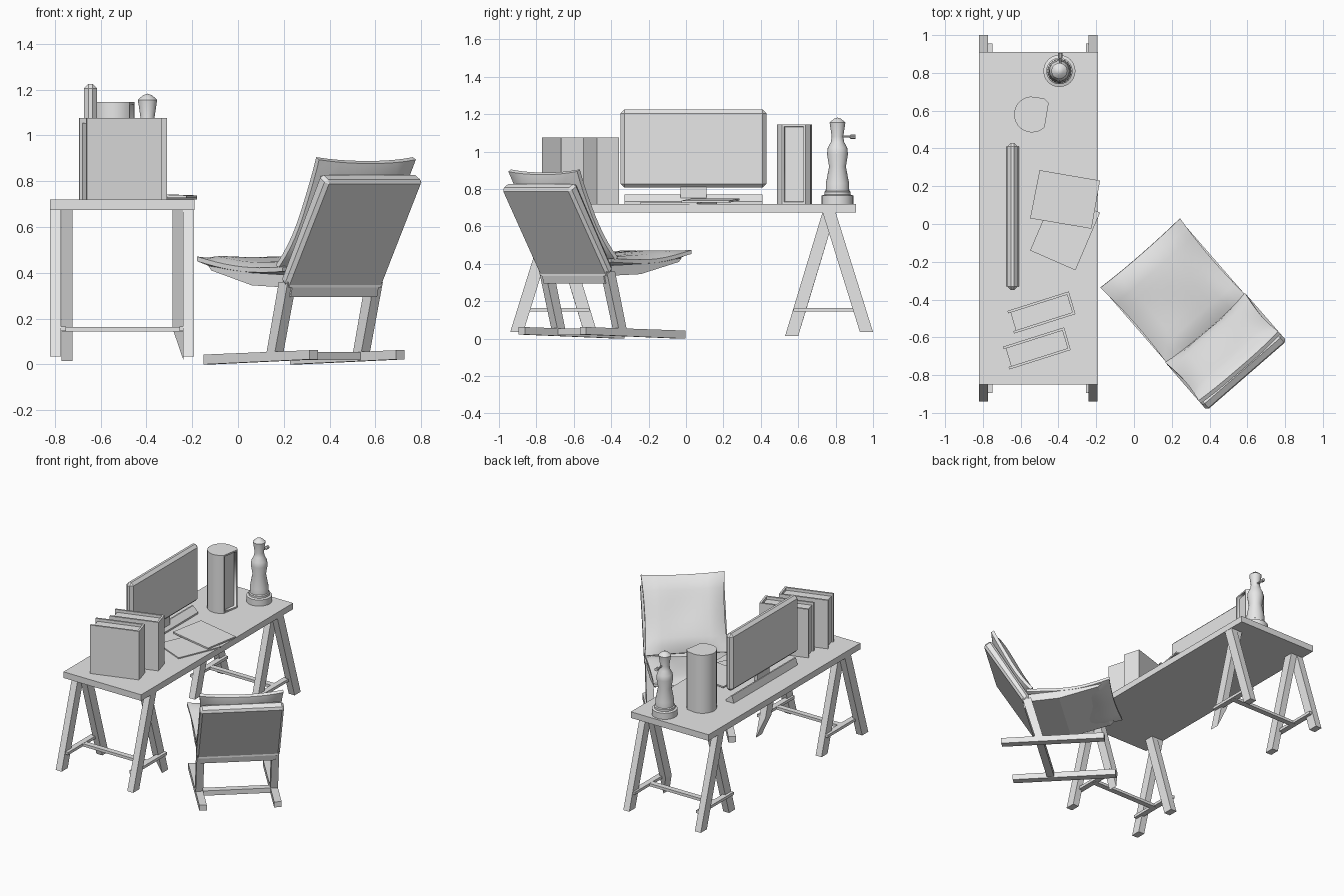
import bpy, bmesh, math
from mathutils import Vector, Matrix

old = bpy.data.objects.get("Cube")
if old:
    bpy.data.objects.remove(old, do_unlink=True)

grey = bpy.data.materials.new("plain_grey")
grey.use_nodes = True
colour = (0.8, 0.8, 0.8, 1)
grey.diffuse_color = colour
grey.node_tree.nodes["Principled BSDF"].inputs["Base Color"].default_value = colour


def finish(name, bm, smooth=None):
    bmesh.ops.recalc_face_normals(bm, faces=bm.faces[:])
    me = bpy.data.meshes.new(name)
    bm.to_mesh(me)
    bm.free()
    me.materials.append(grey)
    ob = bpy.data.objects.new(name, me)
    bpy.context.collection.objects.link(ob)
    if smooth:
        bpy.ops.object.select_all(action='DESELECT')
        ob.select_set(True)
        bpy.context.view_layer.objects.active = ob
        bpy.ops.object.shade_smooth_by_angle(angle=math.radians(smooth))
    return ob


def sweep(name, points, along, smooth=None):
    """Extrude a flat outline of 3D points along a vector."""
    bm = bmesh.new()
    face = bm.faces.new([bm.verts.new(p) for p in points])
    new = bmesh.ops.extrude_face_region(bm, geom=[face], use_keep_orig=True)["geom"]
    bmesh.ops.translate(bm, vec=Vector(along),
                        verts=[v for v in new if isinstance(v, bmesh.types.BMVert)])
    return finish(name, bm, smooth)


def box(name, x0, x1, y0, y1, z0, z1):
    return sweep(name, [(x0, y0, z0), (x1, y0, z0), (x1, y1, z0), (x0, y1, z0)], (0, 0, z1 - z0))


def lathe(name, profile, place, steps=24):
    bm = bmesh.new()
    verts = [bm.verts.new((r, 0, z)) for r, z in profile]
    edges = [bm.edges.new(pair) for pair in zip(verts, verts[1:])]
    bmesh.ops.spin(bm, geom=verts + edges, axis=(0, 0, 1), cent=(0, 0, 0),
                   steps=steps, angle=math.tau)
    bmesh.ops.remove_doubles(bm, verts=bm.verts[:], dist=0.0005)
    bm.transform(place)
    return finish(name, bm, 30)


# Desk top
box("desk_top", -0.82, -0.19, -0.85, 0.91, 0.675, 0.72)

# Trestles: outer legs lean outward, inner legs sit just inside them
for label, cy, s in (("front", -0.705, -1), ("back", 0.765, 1)):
    for side, xo, xi in (("right", -0.82, -0.77), ("left", -0.24, -0.285)):
        for kind, x, t, z in (("outer", xo, s, 0.035), ("inner", xi, -s, 0.015)):
            outline = [(x, cy - t * 0.035, 0.676), (x, cy + t * 0.035, 0.676),
                       (x, cy + t * 0.235, z), (x, cy + t * 0.165, z)]
            leg = sweep(f"{label}_{side}_{kind}_leg", outline, (0.048, 0, 0))
            # Mitred foot on the left inner leg
            if kind == "inner" and side == "left":
                for v in leg.data.vertices:
                    if v.co.z < 0.1 and v.co.x < x + 0.02:
                        v.co.z += 0.14
                        v.co.y -= t * 0.043
        bx = xo + (0.03 if side == "right" else -0.015)
        box(f"{label}_{side}_stretcher", bx, bx + 0.04, cy - 0.19, cy + 0.19, 0.145, 0.165)
    box(f"{label}_cross_stretcher", -0.77, -0.23, cy - 0.02, cy + 0.02, 0.144, 0.164)

# Monitor with neck and wedge base
screen = box("monitor", -0.672, -0.615, -0.35, 0.43, 0.807, 1.225)
bev = screen.modifiers.new("chamfer", 'BEVEL')
bev.width = 0.02
bev.segments = 1
box("monitor_neck", -0.655, -0.63, -0.03, 0.11, 0.74, 0.83)
sweep("monitor_base", [(-0.675, -0.33, 0.72), (-0.61, -0.33, 0.72),
                       (-0.61, -0.33, 0.732), (-0.65, -0.33, 0.77), (-0.66, -0.33, 0.77)],
      (0, 0.74, 0))

# Standing books: wrapped cover with a recessed page block
for i, corner in enumerate(((-0.695, -0.65, 0.72), (-0.67, -0.46, 0.72))):
    o, e, w = Vector(corner), Vector((0.325, 0.103, 0)), Vector((0.035, -0.12, 0))

    def at(a, b):
        return o + e * a + w * b
    cover = [at(a, b) for a, b in ((0, 0), (1, 0), (1, 1), (0, 1),
                                   (0, 0.89), (0.96, 0.89), (0.96, 0.11), (0, 0.11))]
    sweep(f"book_cover_{i + 1}", cover, (0, 0, 0.355))
    pages = [at(a, b) for a, b in ((0.04, 0.1), (0.97, 0.1), (0.97, 0.9), (0.04, 0.9))]
    sweep(f"book_pages_{i + 1}", pages, (0, 0, 0.335))

# Flat pad and tilted folder in the middle of the desk
sweep("flat_pad", [(-0.55, -0.14, 0.72), (-0.31, -0.245, 0.72),
                   (-0.18, 0.06, 0.72), (-0.42, 0.165, 0.72)], (0, 0, 0.008))
sweep("tilted_folder", [(-0.50, 0.285, 0.738), (-0.18, 0.23, 0.727),
                        (-0.225, -0.025, 0.727), (-0.55, 0.03, 0.738)], (0, 0, 0.011))

# Round case with a flat face and a recessed panel
arc = [math.radians(95 + 220 * i / 18) for i in range(19)]
outline = [(-0.54 + 0.095 * math.cos(a), 0.58 + 0.095 * math.sin(a), 0.72) for a in arc]
outline += [(-0.452, 0.64, 0.72), (-0.475, 0.665, 0.72)]
case = sweep("round_case", outline, (0, 0, 0.425), 30)
bm = bmesh.new()
bm.from_mesh(case.data)
flat = max((f for f in bm.faces if abs(f.normal.z) < 0.1), key=lambda f: f.calc_area())
bmesh.ops.inset_region(bm, faces=[flat], thickness=0.016)
normal = flat.normal.copy()
inner = bmesh.ops.inset_region(bm, faces=[flat], thickness=0.004)
bmesh.ops.translate(bm, verts=flat.verts[:], vec=normal * -0.018)
bm.to_mesh(case.data)
bm.free()

# Turned bottle with a small spout
spot = Matrix.Translation((-0.395, 0.81, 0))
lathe("bottle", [(0, 0.72), (0.085, 0.72), (0.085, 0.765), (0.07, 0.77), (0.07, 0.785),
                 (0.063, 0.79), (0.062, 0.83), (0.045, 0.92), (0.056, 0.985), (0.052, 1.02),
                 (0.036, 1.05), (0.031, 1.08), (0.042, 1.155), (0.02, 1.175), (0, 1.182)], spot)
spout = Matrix.Translation((-0.39, 0.82, 1.08)) @ Matrix.Rotation(-math.pi / 2, 4, 'X')
lathe("bottle_spout", [(0, 0), (0.006, 0), (0.006, 0.055), (0.012, 0.06),
                       (0.012, 0.085), (0, 0.085)], spout, 10)

# Chair, built in its own frame: x across, y forward
chair = Matrix.Translation((0.425, -0.605, 0)) @ Matrix.Rotation(math.radians(41), 4, 'Z')


def chair_part(name, side_outline, u0, u1):
    ob = sweep(name, [(u0, f, z) for f, z in side_outline], (u1 - u0, 0, 0))
    ob.data.transform(chair)
    return ob


chair_part("seat_shell", [(0, 0.335), (0.25, 0.345), (0.52, 0.41), (0.54, 0.43),
                          (0.25, 0.40), (0, 0.39)], -0.265, 0.265)
back = chair_part("back_shell", [(0.01, 0.33), (-0.27, 0.80), (-0.215, 0.835), (0.05, 0.37)],
                  -0.28, 0.28)
bev = back.modifiers.new("chamfer", 'BEVEL')
bev.width = 0.015
bev.segments = 1

for side, u in (("right", -0.275), ("left", 0.225)):
    chair_part(f"chair_{side}_leg", [(0.0, 0.36), (0.06, 0.36), (0.145, 0.04), (0.09, 0.04)],
               u, u + 0.05)
    chair_part(f"chair_{side}_runner", [(-0.145, 0.022), (-0.145, 0.062),
                                        (0.56, 0.043), (0.56, 0.0)], u, u + 0.05)
chair_part("chair_upper_rail", [(0.01, 0.295), (0.06, 0.295), (0.05, 0.335), (0, 0.335)],
           -0.25, 0.25)
chair_part("chair_lower_rail", [(0.09, 0.02), (0.14, 0.02), (0.14, 0.055), (0.09, 0.055)],
           -0.25, 0.25)


# Soft cushions: puffed blocks with gentle creases
def cushion(name, start, end, half_width, half_thick, phase):
    start, end = Vector((0, *start)), Vector((0, *end))
    run = end - start
    up = Vector((1, 0, 0)).cross(run).normalized()
    bm = bmesh.new()
    bmesh.ops.create_cube(bm, size=2)
    bmesh.ops.subdivide_edges(bm, edges=bm.edges[:], cuts=9, use_grid_fill=True)
    for v in bm.verts:
        a, b, c = v.co
        puff = 0.25 + 0.75 * math.sqrt(max(0, (1 - a ** 4) * (1 - b ** 4)))
        crease = 0.006 * math.sin(3.5 * a + phase) * math.cos(3 * b - phase)
        lift = c * half_thick * puff + crease + 0.02 * a * a * b * b
        side = a * half_width * (1 - 0.05 * (1 - b * b))
        length = 0.5 + 0.5 * b * (1 - 0.035 * (1 - a * a))
        v.co = Vector((side, 0, 0)) + start + run * length + up * lift
    bm.transform(chair)
    return finish(name, bm, 60)


cushion("seat_cushion", (0.03, 0.395), (0.60, 0.44), 0.28, 0.04, 0.6)
cushion("back_cushion", (-0.22, 0.89), (0.05, 0.42), 0.28, 0.045, 2.0)
